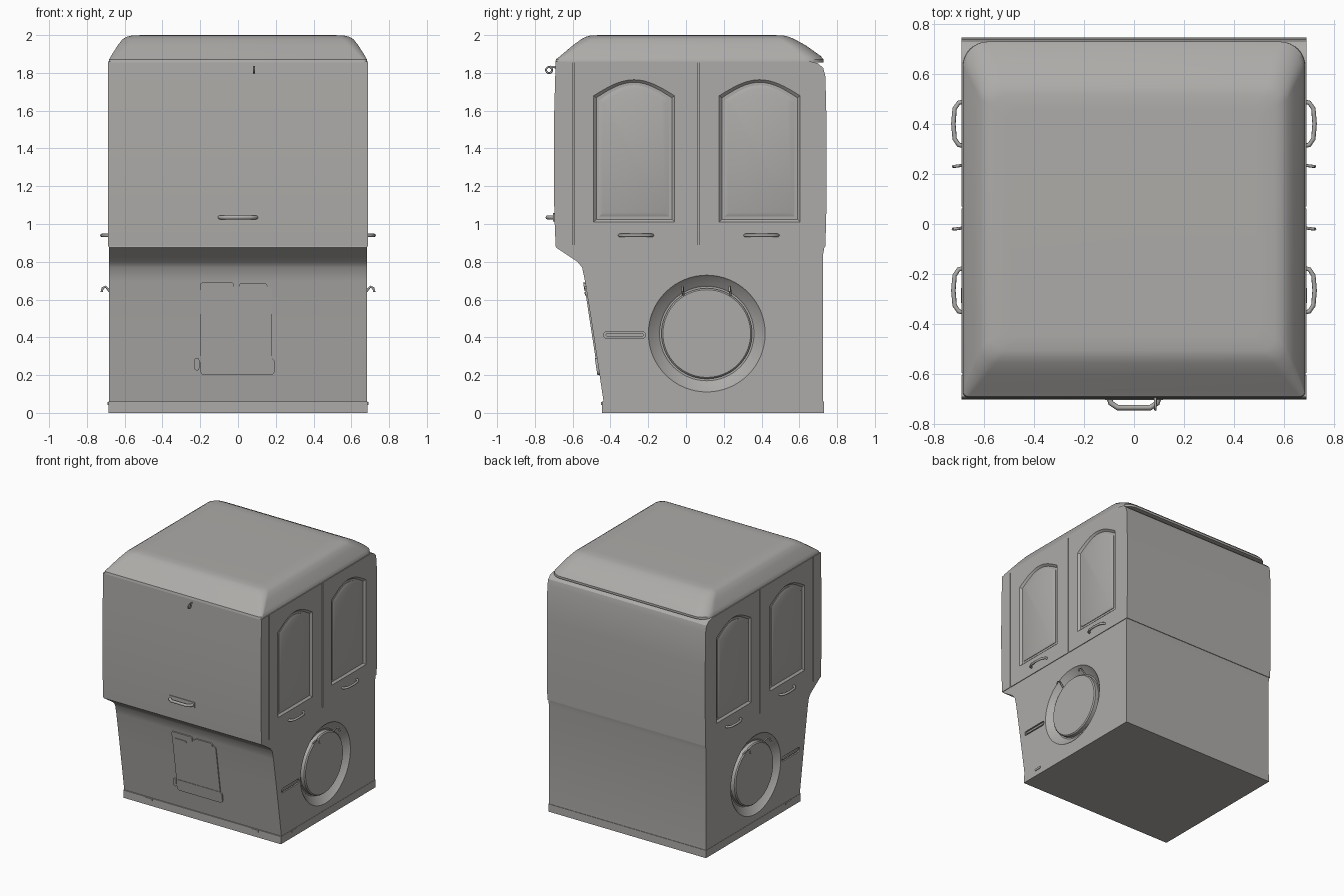
import bpy, bmesh, math
from mathutils import Vector

if "Cube" in bpy.data.objects:
    bpy.data.objects.remove(bpy.data.objects["Cube"])

grey = bpy.data.materials.new("warm_grey")
grey.diffuse_color = (0.42, 0.41, 0.395, 1)
grey.use_nodes = True
grey.node_tree.nodes["Principled BSDF"].inputs["Base Color"].default_value = grey.diffuse_color


def finish(ob, angle=30):
    ob.data.materials.clear()
    ob.data.materials.append(grey)
    bpy.ops.object.select_all(action='DESELECT')
    ob.select_set(True)
    bpy.context.view_layer.objects.active = ob
    bpy.ops.object.shade_smooth_by_angle(angle=math.radians(angle))
    return ob


def add_loft(bm, rings):
    loops = [[bm.verts.new(p) for p in r] for r in rings]
    n = len(loops[0])
    for a, b in zip(loops, loops[1:]):
        for i in range(n):
            j = (i + 1) % n
            bm.faces.new((a[i], a[j], b[j], b[i]))
    bm.faces.new(loops[0][::-1])
    bm.faces.new(loops[-1])


def mesh(name, solids):
    """One object from a list of closed lofts."""
    bm = bmesh.new()
    for rings in solids:
        add_loft(bm, rings)
    bmesh.ops.recalc_face_normals(bm, faces=bm.faces)
    me = bpy.data.meshes.new(name)
    bm.to_mesh(me)
    bm.free()
    ob = bpy.data.objects.new(name, me)
    bpy.context.collection.objects.link(ob)
    return ob


def cut(ob, cutter):
    m = ob.modifiers.new("cut", 'BOOLEAN')
    m.object, m.solver = cutter, 'EXACT'
    bpy.context.view_layer.objects.active = ob
    bpy.ops.object.modifier_apply(modifier=m.name)
    bpy.data.objects.remove(cutter)


def across(profile, hx):
    return [[(x, y, z) for y, z in profile] for x in (-hx, hx)]


def rrect(u0, u1, v0, v1, radii, seg=8):
    """Rounded rectangle; radii for low and high v corners."""
    pts = []
    lo, hi = radii
    for cu, cv, r, a in ((u1 - lo, v0 + lo, lo, -90), (u1 - hi, v1 - hi, hi, 0),
                         (u0 + hi, v1 - hi, hi, 90), (u0 + lo, v0 + lo, lo, 180)):
        for i in range(seg + 1):
            t = math.radians(a + 90 * i / seg)
            pts.append((cu + r * math.cos(t), cv + r * math.sin(t)))
    return pts


def arch(yc, hw, z0, shoulder, top, seg=16):
    pts = [(yc - hw, z0), (yc + hw, z0)]
    for i in range(seg + 1):
        t = 1 - 2 * i / seg
        pts.append((yc + hw * t, shoulder + (top - shoulder) * math.cos(t * math.pi / 2)))
    return pts


def circle(r, n=64):
    return [(0.11 + r * math.cos(2 * math.pi * i / n), 0.42 + r * math.sin(2 * math.pi * i / n))
            for i in range(n)]


def side(s, steps):
    """Rings on a side wall from (x, outline) steps."""
    return [[(s * x, y, z) for y, z in o] for x, o in steps]


def rect(u0, u1, v0, v1):
    return [(u0, v0), (u1, v0), (u1, v1), (u0, v1)]


def tube(name, pts, r, cyclic=False):
    cu = bpy.data.curves.new(name, 'CURVE')
    cu.dimensions, cu.bevel_depth, cu.bevel_resolution = '3D', r, 2
    cu.use_fill_caps = True
    sp = cu.splines.new('POLY')
    sp.points.add(len(pts) - 1)
    for p, co in zip(sp.points, pts):
        p.co = (*co, 1)
    sp.use_cyclic_u = cyclic
    ob = bpy.data.objects.new(name, cu)
    bpy.context.collection.objects.link(ob)
    bpy.ops.object.select_all(action='DESELECT')
    ob.select_set(True)
    bpy.context.view_layer.objects.active = ob
    bpy.ops.object.convert(target='MESH')
    return finish(bpy.context.view_layer.objects.active, 50)


DOORS = (-0.275, 0.39)

# Plinth
finish(mesh("plinth", [across([(-0.445, 0), (-0.445, 0.06), (0.73, 0.06), (0.73, 0)], 0.685)]))

# Lower body with round side recesses and side slots
lower = mesh("lower_body", [across([
    (-0.435, 0.05), (-0.465, 0.25), (-0.50, 0.48), (-0.535, 0.70), (-0.55, 0.77), (-0.575, 0.80),
    (-0.688, 0.875), (-0.68, 0.89), (0.735, 0.89), (0.726, 0.84), (0.726, 0.05)], 0.683)])
solids = []
for s in (-1, 1):
    solids.append(side(s, [(0.75, circle(0.31)), (0.684, circle(0.31)), (0.672, circle(0.30)),
                           (0.645, circle(0.262)), (0.635, circle(0.25))]))
    slot = rrect(-0.435, -0.215, 0.395, 0.43, (0.015, 0.015), 4)
    solids.append(side(s, [(0.75, slot), (0.672, slot)]))
cut(lower, mesh("lower_cutter", solids))
finish(lower)

# Upper body with door seams and arched door recesses
upper = mesh("upper_body", [across([
    (-0.69, 0.88), (-0.697, 1.05), (-0.70, 1.3), (-0.699, 1.55), (-0.69, 1.86),
    (0.66, 1.86), (0.70, 1.85), (0.727, 1.825), (0.738, 1.78), (0.745, 1.5),
    (0.745, 1.15), (0.738, 0.88)], 0.688)])
solids = []
for s in (-1, 1):
    for y in (-0.598, 0.066):
        seam = rect(y - 0.004, y + 0.004, 0.87, 1.87)
        solids.append(side(s, [(0.75, seam), (0.676, seam)]))
    for yc in DOORS:
        a = arch(yc, 0.215, 1.01, 1.68, 1.765)
        solids.append(side(s, [(0.75, a), (0.689, a),
                               (0.674, arch(yc, 0.20, 1.025, 1.668, 1.75))]))
cut(upper, mesh("upper_cutter", solids))
finish(upper)

# Roof: rounded shell tapering to a flat top
def ring(z, hx, y0, y1, lo, hi):
    return [(x, y, z) for x, y in rrect(-hx, hx, y0, y1, (lo, hi))]

finish(mesh("roof", [[
    ring(1.855, 0.684, -0.692, 0.728, 0.02, 0.10), ring(1.872, 0.682, -0.688, 0.728, 0.02, 0.10),
    ring(1.89, 0.672, -0.665, 0.712, 0.03, 0.10), ring(1.945, 0.637, -0.60, 0.635, 0.05, 0.09),
    ring(1.978, 0.612, -0.555, 0.575, 0.06, 0.08), ring(1.991, 0.59, -0.53, 0.545, 0.06, 0.06),
    ring(1.998, 0.56, -0.505, 0.515, 0.05, 0.05), ring(2.0, 0.50, -0.45, 0.46, 0.04, 0.04)]]), 35)

for s in (-1, 1):
    tag = "right" if s > 0 else "left"
    # Raised arched panels and door handles
    for k, yc in enumerate(DOORS):
        finish(mesh(f"{tag}_door_panel_{k+1}", [side(s, [
            (0.67, arch(yc, 0.185, 1.04, 1.655, 1.735)), (0.678, arch(yc, 0.185, 1.04, 1.655, 1.735)),
            (0.686, arch(yc, 0.165, 1.06, 1.64, 1.715))])]))
        h = yc + 0.01
        tube(f"{tag}_door_handle_{k+1}", [(s * x, h + dy, 0.94) for x, dy in (
            (0.68, -0.088), (0.70, -0.084), (0.716, -0.06), (0.721, 0), (0.716, 0.06),
            (0.70, 0.084), (0.68, 0.088))], 0.009)
    # Round cover and its two clips
    finish(mesh(f"{tag}_round_cover", [side(s, [
        (0.62, circle(0.24)), (0.664, circle(0.24)), (0.672, circle(0.232))])]))
    for k, y in enumerate((-0.02, 0.23)):
        tube(f"{tag}_clip_{k+1}", [(s * x, y + d, z) for x, d, z in (
            (0.66, 0.006, 0.62), (0.685, 0.004, 0.65), (0.70, 0.002, 0.668),
            (0.716, 0, 0.662), (0.722, 0, 0.64))], 0.006)
    # Bar in the side slot
    bar = rrect(-0.425, -0.225, 0.405, 0.42, (0.006, 0.006), 3)
    finish(mesh(f"{tag}_slot_bar", [side(s, [(0.66, bar), (0.682, bar)])]))
    # Small plinth latches
    lat = rect(-0.315, -0.255, 0.042, 0.058)
    finish(mesh(f"{tag}_side_latch", [side(s, [(0.68, lat), (0.69, lat)])]))
    finish(mesh(f"{tag}_front_latch", [[[(s * x, y, z) for x, z in rect(0.43, 0.49, 0.042, 0.058)]
                                        for y in (-0.44, -0.45)]]))

# Front hatch parts follow the leaning front wall
def front_plate(name, x0, x1, z0, z1, r, t):
    o = rrect(x0, x1, z0, z1, (r, r), 5)
    wall = lambda z: -0.4275 - 0.1535 * z
    finish(mesh(name, [[[(x, wall(z) - d, z) for x, z in o] for d in (-0.02, t)]]))

front_plate("front_hatch", -0.20, 0.18, 0.24, 0.67, 0.03, 0.007)
front_plate("hatch_sill", -0.20, 0.195, 0.20, 0.29, 0.025, 0.011)
front_plate("hatch_grip", -0.20, -0.02, 0.645, 0.69, 0.015, 0.011)
front_plate("hatch_grip_bar", -0.18, -0.075, 0.622, 0.64, 0.006, 0.012)
front_plate("hatch_hinge", 0.005, 0.155, 0.655, 0.685, 0.012, 0.011)
front_plate("hatch_side_tab", -0.23, -0.205, 0.225, 0.29, 0.01, 0.008)

# Front panel handle and top hook
tube("front_handle", [(x, y, 1.035) for x, y in (
    (-0.10, -0.69), (-0.092, -0.715), (-0.065, -0.733), (0.065, -0.733), (0.092, -0.715),
    (0.10, -0.69))], 0.011)
finish(mesh("front_handle_plate", [[[(x, y, z) for x, z in rrect(-0.115, 0.115, 1.012, 1.058, (0.008, 0.008), 3)]
                                    for y in (-0.69, -0.703)]]))
tube("front_hook", [(0.085, -0.725 + 0.016 * math.cos(i * math.pi / 8), 1.815 + 0.016 * math.sin(i * math.pi / 8))
                    for i in range(16)], 0.005, True)
tube("front_hook_stem", [(0.085, -0.685, 1.83), (0.085, -0.72, 1.832)], 0.006)
